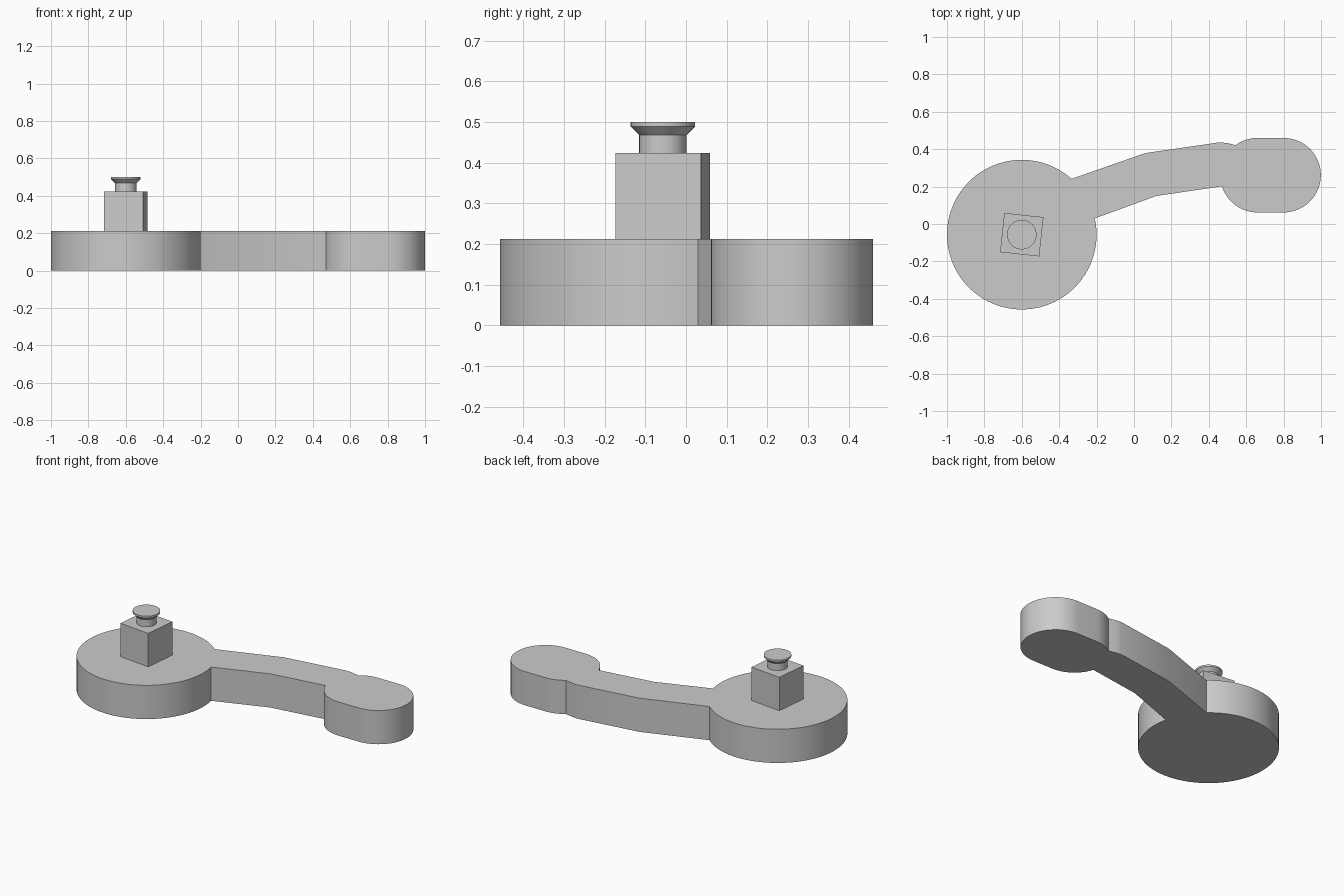
import bpy, bmesh
from math import radians, cos, sin, atan2, tau

if "Cube" in bpy.data.objects:
    bpy.data.objects.remove(bpy.data.objects["Cube"], do_unlink=True)

grey = bpy.data.materials.new("plain grey")
grey.use_nodes = True
grey.diffuse_color = (0.6, 0.6, 0.6, 1)
grey.node_tree.nodes["Principled BSDF"].inputs["Base Color"].default_value = (0.6, 0.6, 0.6, 1)

BASE_TOP, POST_TOP = 0.213, 0.424
HUB = (-0.6, -0.057)


def finish(name, bm):
    bmesh.ops.recalc_face_normals(bm, faces=bm.faces)
    mesh = bpy.data.meshes.new(name)
    bm.to_mesh(mesh)
    bm.free()
    mesh.materials.append(grey)
    obj = bpy.data.objects.new(name, mesh)
    bpy.context.collection.objects.link(obj)
    bpy.ops.object.select_all(action="DESELECT")
    bpy.context.view_layer.objects.active = obj
    obj.select_set(True)
    bpy.ops.object.shade_smooth_by_angle(angle=radians(25))
    return obj


def extrude_outline(name, points, z0, z1):
    bm = bmesh.new()
    face = bm.faces.new([bm.verts.new((x, y, z0)) for x, y in points])
    result = bmesh.ops.extrude_face_region(bm, geom=[face], use_keep_orig=True)
    top = [v for v in result["geom"] if isinstance(v, bmesh.types.BMVert)]
    bmesh.ops.translate(bm, verts=top, vec=(0, 0, z1 - z0))
    return finish(name, bm)


def arc(centre, radius, start, end, steps):
    """Counter-clockwise arc between two angles in radians."""
    span = (end - start) % tau
    return [(centre[0] + radius * cos(start + span * i / steps),
             centre[1] + radius * sin(start + span * i / steps)) for i in range(steps + 1)]


def bearing(centre, point):
    return atan2(point[1] - centre[1], point[0] - centre[0])


# Base: round hub, bent arm and rounded end pad in one outline
inner, outer = (0.66, 0.261), (0.80, 0.261)
PAD = 0.199
outline = arc(HUB, 0.4, bearing(HUB, (-0.335, 0.24)), bearing(HUB, (-0.21, 0.03)), 80)
outline += [(0.12, 0.15), (0.44, 0.197)]
outline += arc(inner, PAD, bearing(inner, (0.47, 0.202)), radians(270), 16)
outline += arc(outer, PAD, radians(-90), radians(90), 32)
outline += arc(inner, PAD, radians(90), bearing(inner, (0.54, 0.425)), 10)
outline += [(0.50, 0.432), (0.46, 0.437), (0.06, 0.379)]
extrude_outline("base_arm", outline, 0, BASE_TOP)

# Square post, turned slightly
post = arc(HUB, 0.149, radians(38.8), radians(308.8), 3)
extrude_outline("square_post", post, BASE_TOP, POST_TOP)

# Flared knob, turned from a profile
profile = [(0, POST_TOP), (0.058, POST_TOP), (0.058, 0.468),
           (0.079, 0.489), (0.079, 0.5), (0, 0.5)]
bm = bmesh.new()
verts = [bm.verts.new((HUB[0] + r, HUB[1], z)) for r, z in profile]
edges = [bm.edges.new(pair) for pair in zip(verts, verts[1:])]
bmesh.ops.spin(bm, geom=verts + edges, cent=(*HUB, 0), axis=(0, 0, 1),
               angle=tau, steps=48, use_merge=True)
bmesh.ops.remove_doubles(bm, verts=bm.verts, dist=0.0001)
finish("flared_knob", bm)
